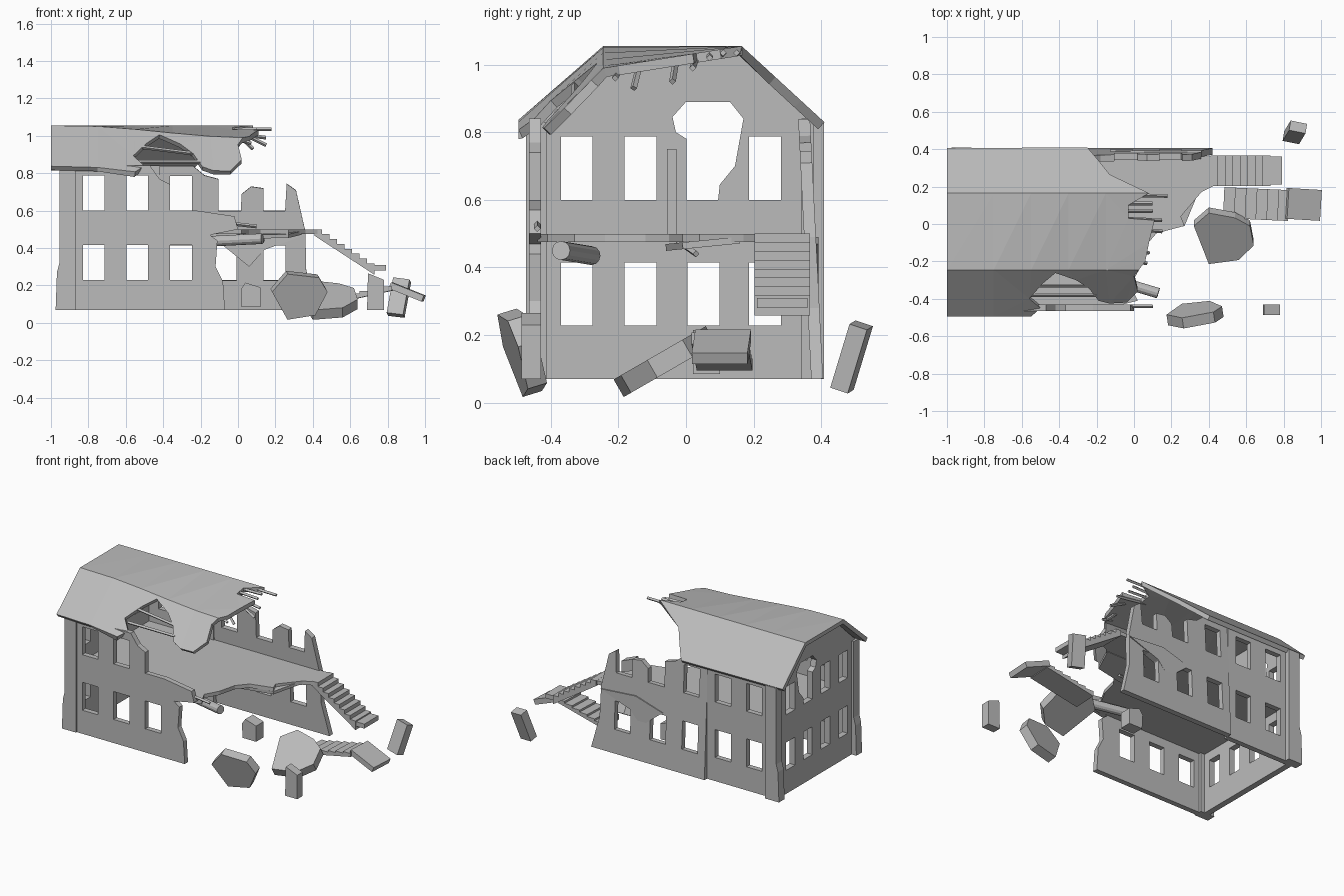
import bpy, bmesh, math
from mathutils import Matrix, Vector

cube = bpy.data.objects.get("Cube")
if cube:
    bpy.data.objects.remove(cube)

stone = bpy.data.materials.new("grey_stone")
stone.use_nodes = True
GREY = (0.5, 0.5, 0.5, 1)
stone.diffuse_color = GREY
stone.node_tree.nodes["Principled BSDF"].inputs["Base Color"].default_value = GREY

XZ = Matrix(((1, 0, 0, 0), (0, 0, -1, 0), (0, 1, 0, 0), (0, 0, 0, 1)))
YZ = Matrix(((0, 0, 1, 0), (1, 0, 0, 0), (0, 1, 0, 0), (0, 0, 0, 1)))


def add(name, mesh):
    ob = bpy.data.objects.new(name, mesh)
    mesh.materials.clear()
    mesh.materials.append(stone)
    bpy.context.collection.objects.link(ob)
    return ob


def panel(name, outline, holes, thick, matrix):
    """Flat slab with openings, drawn in 2D and placed by a matrix."""
    cu = bpy.data.curves.new(name, "CURVE")
    cu.dimensions, cu.fill_mode, cu.extrude = "2D", "BOTH", thick / 2
    for pts in [outline] + holes:
        sp = cu.splines.new("POLY")
        sp.points.add(len(pts) - 1)
        for p, (a, b) in zip(sp.points, pts):
            p.co = (a, b, 0, 1)
        sp.use_cyclic_u = True
    tmp = bpy.data.objects.new(name, cu)
    bpy.context.collection.objects.link(tmp)
    bpy.context.view_layer.update()
    dg = bpy.context.evaluated_depsgraph_get()
    mesh = bpy.data.meshes.new_from_object(tmp.evaluated_get(dg))
    bpy.data.objects.remove(tmp)
    bm = bmesh.new()
    bm.from_mesh(mesh)
    bmesh.ops.remove_doubles(bm, verts=bm.verts, dist=1e-5)
    bm.transform(matrix)
    bmesh.ops.recalc_face_normals(bm, faces=bm.faces)
    for f in bm.faces:
        f.smooth = False
    bm.to_mesh(mesh)
    bm.free()
    return add(name, mesh)


def block(name, centre, size, rot=(0, 0, 0)):
    bm = bmesh.new()
    bmesh.ops.create_cube(bm, size=1)
    turn = Matrix.Rotation(rot[2], 4, "Z") @ Matrix.Rotation(rot[1], 4, "Y") @ Matrix.Rotation(rot[0], 4, "X")
    bm.transform(Matrix.Translation(centre) @ turn @ Matrix.Diagonal((*size, 1)))
    mesh = bpy.data.meshes.new(name)
    bm.to_mesh(mesh)
    bm.free()
    return add(name, mesh)


def rod(name, a, b, radius, sides=4):
    a, b = Vector(a), Vector(b)
    bm = bmesh.new()
    bmesh.ops.create_cone(bm, cap_ends=True, segments=sides, radius1=radius, radius2=radius, depth=(b - a).length)
    bm.transform(Matrix.Translation((a + b) / 2) @ (b - a).to_track_quat("Z", "Y").to_matrix().to_4x4())
    mesh = bpy.data.meshes.new(name)
    bm.to_mesh(mesh)
    bm.free()
    return add(name, mesh)


def window(left, sill, width=0.117, height=0.187):
    return [(left, sill), (left + width, sill), (left + width, sill + height), (left, sill + height)]


LOW, HIGH = 0.228, 0.6
COLS = [-0.83, -0.597, -0.363, -0.125, 0.137]

# Front wall, collapsed towards the right
front = [(-0.93, 0.07), (-0.07, 0.07), (-0.08, 0.22), (-0.12, 0.3), (-0.11, 0.44), (-0.15, 0.47), (0, 0.5),
         (-0.02, 0.57), (-0.22, 0.6), (-0.363, 0.6), (-0.363, 0.74), (-0.42, 0.77), (-0.47, 0.84), (-0.93, 0.84)]
holes = [window(c, LOW) for c in COLS[:3]] + [window(c, HIGH) for c in COLS[:2]]
panel("front_wall", front, holes, 0.035, Matrix.Translation((0, -0.447, 0)) @ XZ)

# Back wall: sound half and leaning, broken half
sound = [(-0.93, 0.07), (-0.42, 0.07), (-0.42, 0.84), (-0.93, 0.84)]
holes = [window(c, z) for c in COLS[:2] for z in (LOW, HIGH)]
panel("back_wall", sound, holes, 0.035, Matrix.Translation((0, 0.36, 0)) @ XZ)
broken = [(-0.42, 0.07), (0.42, 0.07), (0.365, 0.28), (0.36, 0.49), (0.31, 0.71), (0.26, 0.745), (0.252, 0.6),
          (0.137, 0.6), (0.137, 0.72), (0.07, 0.73), (0.02, 0.69), (0.015, 0.6), (-0.105, 0.6), (-0.105, 0.77),
          (-0.18, 0.79), (-0.24, 0.84), (-0.42, 0.84)]
holes = [window(c, LOW) for c in COLS[2:]] + [window(COLS[2], HIGH)]
lean = Matrix.Translation((0, 0.388, 0.07)) @ Matrix.Rotation(0.05, 4, "X") @ Matrix.Translation((0, 0, -0.07))
panel("leaning_back_wall", broken, holes, 0.035, lean @ XZ)
panel("buckled_wall_piece", [(-0.1, 0.43), (0.06, 0.3), (0.14, 0.39), (0.36, 0.47), (0.1, 0.49)], [], 0.045,
      Matrix.Translation((0, 0.37, 0)) @ XZ)

# Gable wall with windows and a blasted opening
gable = [(-0.46, 0.07), (0.38, 0.07), (0.375, 0.825), (0.16, 1.025), (-0.24, 1.025), (-0.45, 0.83)]
holes = [window(y, LOW, 0.094) for y in (-0.37, -0.182, 0.005, 0.187)]
holes += [window(y, HIGH, 0.094) for y in (-0.37, -0.182, 0.187)]
holes.append([(0.002, 0.6), (0.095, 0.6), (0.1, 0.645), (0.145, 0.7), (0.17, 0.84), (0.13, 0.89), (0, 0.89),
              (-0.04, 0.845), (-0.03, 0.8), (0.002, 0.78)])
panel("gable_wall", gable, holes, 0.04, Matrix.Translation((-0.92, 0, 0)) @ YZ)
block("gable_post", (-0.89, -0.042, 0.62), (0.02, 0.028, 0.26))

# Corner pillars with flared feet
pillar = [(-0.975, 0.07), (-0.87, 0.07), (-0.87, 0.83), (-0.955, 0.83), (-0.955, 0.32), (-0.968, 0.27)]
for name, y in (("front_pillar", -0.443), ("back_pillar", 0.378)):
    panel(name, pillar, [], 0.06, Matrix.Translation((0, y, 0)) @ XZ)

# Upper floor
floor = [(-0.92, -0.44), (-0.1, -0.44), (0.02, -0.41), (-0.02, -0.33), (0.03, -0.24), (0.06, -0.12), (0.12, -0.05),
         (0.27, -0.01), (0.25, 0.04), (0.36, 0.17), (0.44, 0.21), (0.44, 0.36), (-0.92, 0.36)]
panel("upper_floor", floor, [], 0.025, Matrix.Translation((0, 0, 0.487)))
panel("hanging_floor_piece", [(0, -0.06), (0.27, -0.01), (0.34, 0.16), (0.05, 0.16)], [], 0.02,
      Matrix.Translation((0, 0, 0.465)) @ Matrix.Rotation(0.1, 4, "X"))


# Torn mansard roof, sagging towards the broken end
def roof_height(x, y):
    if y < -0.245:
        z = 1.055 + (y + 0.245) * 0.87
    else:
        z = 1.055 - max(0, y - 0.165) * 0.92
    t = min(max((x + 0.9) / 0.95, 0), 1)
    return z - 0.065 * t * t * (3 - 2 * t) * min(max((0.165 - y) / 0.41, 0), 1.5)


torn = [(-1, -0.495), (-0.55, -0.495), (-0.5, -0.45), (-0.56, -0.4), (-0.49, -0.32), (-0.42, -0.262), (-0.31, -0.3),
        (-0.24, -0.345), (-0.19, -0.41), (-0.13, -0.425), (-0.04, -0.42), (0.02, -0.36), (0, -0.28), (0.06, -0.2),
        (0.08, -0.1), (0.11, 0.02), (-0.03, 0.03), (-0.03, 0.1), (0.08, 0.165), (-0.13, 0.265), (-0.19, 0.34),
        (-0.25, 0.41), (-1, 0.405)]
bm = bmesh.new()
bm.faces.new([bm.verts.new((x, y, 0)) for x, y in torn])
cuts = [((0, y, 0), (0, 1, 0)) for y in (-0.245, 0.165)] + [((x, 0, 0), (1, 0, 0)) for x in (-0.75, -0.55, -0.35, -0.15)]
for co, no in cuts:
    bmesh.ops.bisect_plane(bm, geom=bm.verts[:] + bm.edges[:] + bm.faces[:], plane_co=co, plane_no=no)
for v in bm.verts:
    v.co.z = roof_height(v.co.x, v.co.y)
bmesh.ops.triangulate(bm, faces=bm.faces[:])
bmesh.ops.recalc_face_normals(bm, faces=bm.faces[:])
if sum(f.normal.z for f in bm.faces) < 0:
    bmesh.ops.reverse_faces(bm, faces=bm.faces[:])
mesh = bpy.data.meshes.new("roof")
bm.to_mesh(mesh)
bm.free()
mod = add("roof", mesh).modifiers.new("thickness", "SOLIDIFY")
mod.thickness, mod.offset = 0.028, -1

# Splintered rafters and laths
STICKS = [((-0.1, 0.155, 1.035), (0.18, 0.15, 1.035)), ((-0.1, 0.11, 1.03), (0.1, 0.11, 1.035)),
          ((-0.1, 0.07, 1.03), (0.1, 0.07, 1.02)), ((-0.1, 0.03, 1.02), (0.15, 0.02, 0.99)),
          ((0.03, -0.03, 1.01), (0.15, -0.04, 0.95)), ((0.02, -0.14, 0.99), (0.08, -0.155, 0.93)),
          ((0, -0.2, 0.98), (0.07, -0.21, 0.96)), ((-0.6, -0.33, 0.95), (-0.2, -0.33, 0.9)),
          ((-0.55, -0.38, 0.86), (-0.2, -0.38, 0.86)), ((-0.03, -0.44, 0.53), (0.1, -0.44, 0.515)),
          ((0, -0.02, 0.475), (0.14, 0.03, 0.44))]
for a, b in STICKS:
    rod("broken_rafter", a, b, 0.01)
rod("fallen_column", (-0.17, -0.28, 0.435), (0.13, -0.37, 0.45), 0.028, 12)


# Stairs: hanging flight and fallen flight
def stairs(name, start, run, rise, count, thick, width, matrix, tail=()):
    x, z = start
    top = [start]
    for i in range(count):
        x += run
        top.append((x, z))
        z += rise
        top.append((x, z))
    under = [(x, z - thick), (start[0], start[1] - thick)]
    panel(name, top + list(tail) + under, [], width, matrix @ XZ)


stairs("hanging_stairs", (0.41, 0.5), 0.04, -0.026, 8, 0.035, 0.165, Matrix.Translation((0, 0.285, 0)))
block("stair_landing", (0.755, 0.285, 0.295), (0.07, 0.15, 0.03))
stairs("fallen_stairs", (0.46, 0.13), 0.058, 0.013, 6, 0.035, 0.165,
       Matrix.Translation((0.02, 0.135, 0)) @ Matrix.Rotation(-0.045, 4, "Z"))
block("fallen_landing", (0.905, 0.105, 0.165), (0.19, 0.165, 0.035), (0, 0.38, -0.06))

# Rubble slabs
panel("upright_rubble_slab", [(-0.15, 0.03), (-0.07, 0.13), (0.1, 0.11), (0.15, 0.03), (0.09, -0.1), (-0.06, -0.125)],
      [], 0.06, Matrix.Translation((0.325, -0.482, 0.145)) @ Matrix.Rotation(0.15, 4, "Z")
      @ Matrix.Rotation(math.radians(107), 4, "X"))
panel("tilted_rubble_slab", [(-0.16, 0.08), (-0.08, 0.16), (0.06, 0.13), (0.14, 0.08), (0.16, -0.04), (0.08, -0.13),
      (-0.08, -0.155)], [], 0.06, Matrix.Translation((0.48, -0.065, 0.12)) @ Matrix.Rotation(math.radians(30), 4, "X"))

# Rubble blocks
panel("standing_block", [(0.69, 0.07), (0.78, 0.07), (0.78, 0.23), (0.695, 0.265)], [], 0.057,
      Matrix.Translation((0, -0.458, 0)) @ XZ)
panel("small_block", [(0.02, 0.085), (0.12, 0.085), (0.12, 0.19), (0.04, 0.215), (0.015, 0.18)], [], 0.08,
      Matrix.Translation((0, 0.06, 0)) @ XZ)
block("tumbled_block", (0.86, 0.49, 0.135), (0.09, 0.055, 0.2), (-0.32, 0.12, -0.2))
